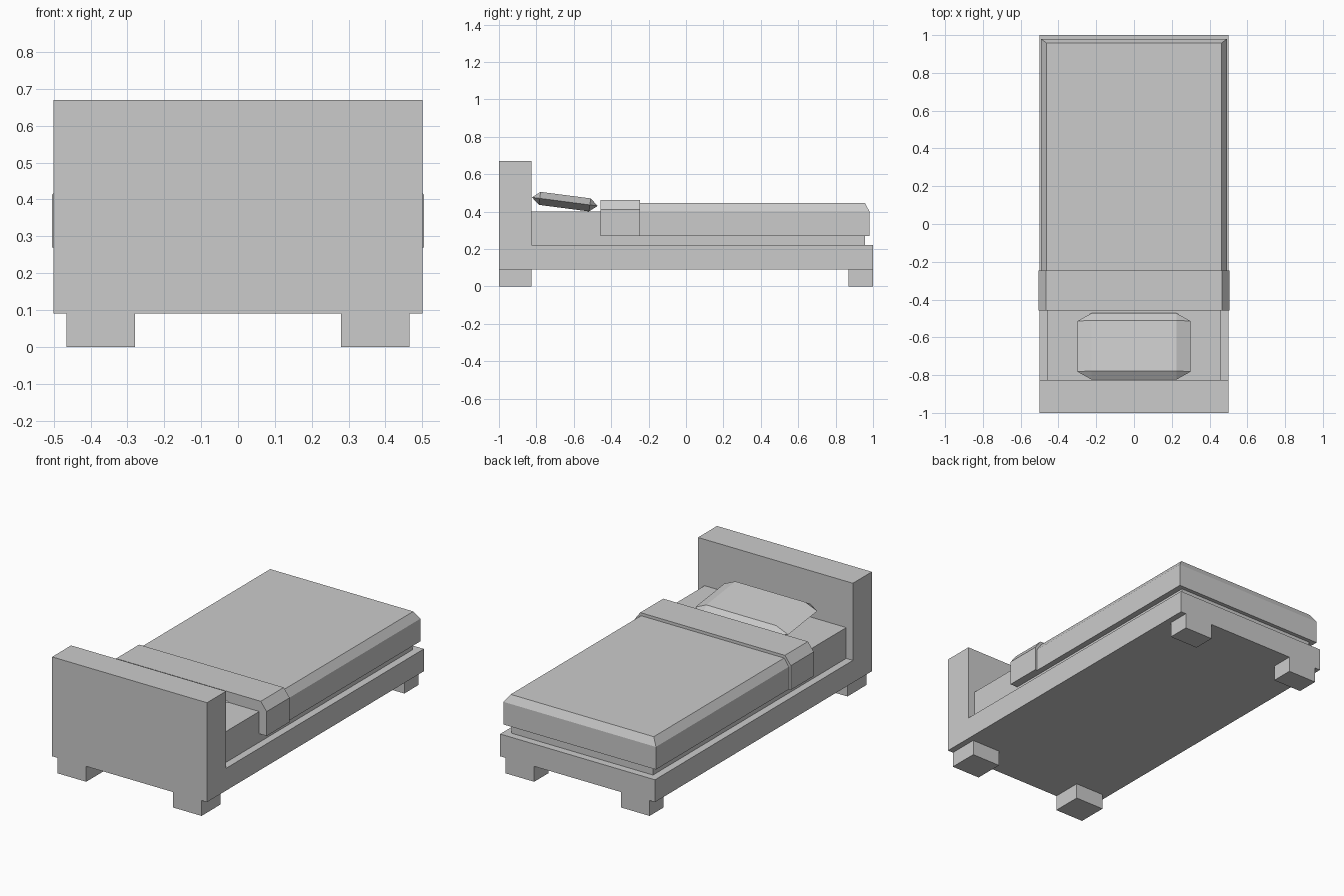
import bpy
import bmesh
from mathutils import Matrix, Vector

cube = bpy.data.objects.get("Cube")
if cube:
    bpy.data.objects.remove(cube)

grey = bpy.data.materials.new("plain_grey")
grey.use_nodes = True
color = (0.6, 0.6, 0.6, 1)
grey.diffuse_color = color
grey.node_tree.nodes["Principled BSDF"].inputs["Base Color"].default_value = color


def solid(name, points):
    """Flat-faced convex solid around the given points."""
    bm = bmesh.new()
    for p in points:
        bm.verts.new(p)
    bmesh.ops.convex_hull(bm, input=bm.verts[:])
    bmesh.ops.dissolve_limit(bm, angle_limit=0.01, verts=bm.verts[:], edges=bm.edges[:])
    bmesh.ops.recalc_face_normals(bm, faces=bm.faces[:])
    mesh = bpy.data.meshes.new(name)
    bm.to_mesh(mesh)
    bm.free()
    mesh.materials.append(grey)
    obj = bpy.data.objects.new(name, mesh)
    bpy.context.collection.objects.link(obj)
    return obj


def rect(x0, x1, y0, y1, z):
    return [(x, y, z) for x in (x0, x1) for y in (y0, y1)]


def box(name, x0, x1, y0, y1, z0, z1):
    return solid(name, rect(x0, x1, y0, y1, z0) + rect(x0, x1, y0, y1, z1))


def draped(name, half, top_half, y0, y1, top_y1, z0, z_edge, z1):
    """Cover with vertical sides and a chamfered upper edge."""
    return solid(name, rect(-half, half, y0, y1, z0)
                 + rect(-half, half, y0, y1, z_edge)
                 + rect(-top_half, top_half, y0, top_y1, z1))


# Frame and headboard
box("bed_frame", -0.5, 0.5, -1, 1, 0.09, 0.22)
box("headboard", -0.5, 0.5, -1, -0.825, 0.09, 0.67)

# Legs
for side, x0, x1 in (("right", -0.465, -0.28), ("left", 0.28, 0.465)):
    box("front_leg_" + side, x0, x1, -1, -0.825, 0, 0.09)
    box("back_leg_" + side, x0, x1, 0.87, 1, 0, 0.09)

# Bedding
box("mattress", -0.457, 0.457, -0.825, 0.957, 0.22, 0.40)
draped("blanket", 0.492, 0.462, -0.3, 0.98, 0.957, 0.27, 0.402, 0.445)
draped("blanket_fold", 0.505, 0.467, -0.457, -0.245, -0.245, 0.27, 0.412, 0.462)

# Pillow: cut-corner middle outline between two smaller flat faces, tilted
points = rect(-0.3, 0.3, -0.135, 0.135, 0) + rect(-0.225, 0.225, -0.177, 0.177, 0)
for z in (-0.035, 0.035):
    points += rect(-0.225, 0.225, -0.135, 0.135, z)
tilt = Matrix.Translation((0, -0.648, 0.453)) @ Matrix.Rotation(-0.13, 4, "X")
solid("pillow", [tilt @ Vector(p) for p in points])
